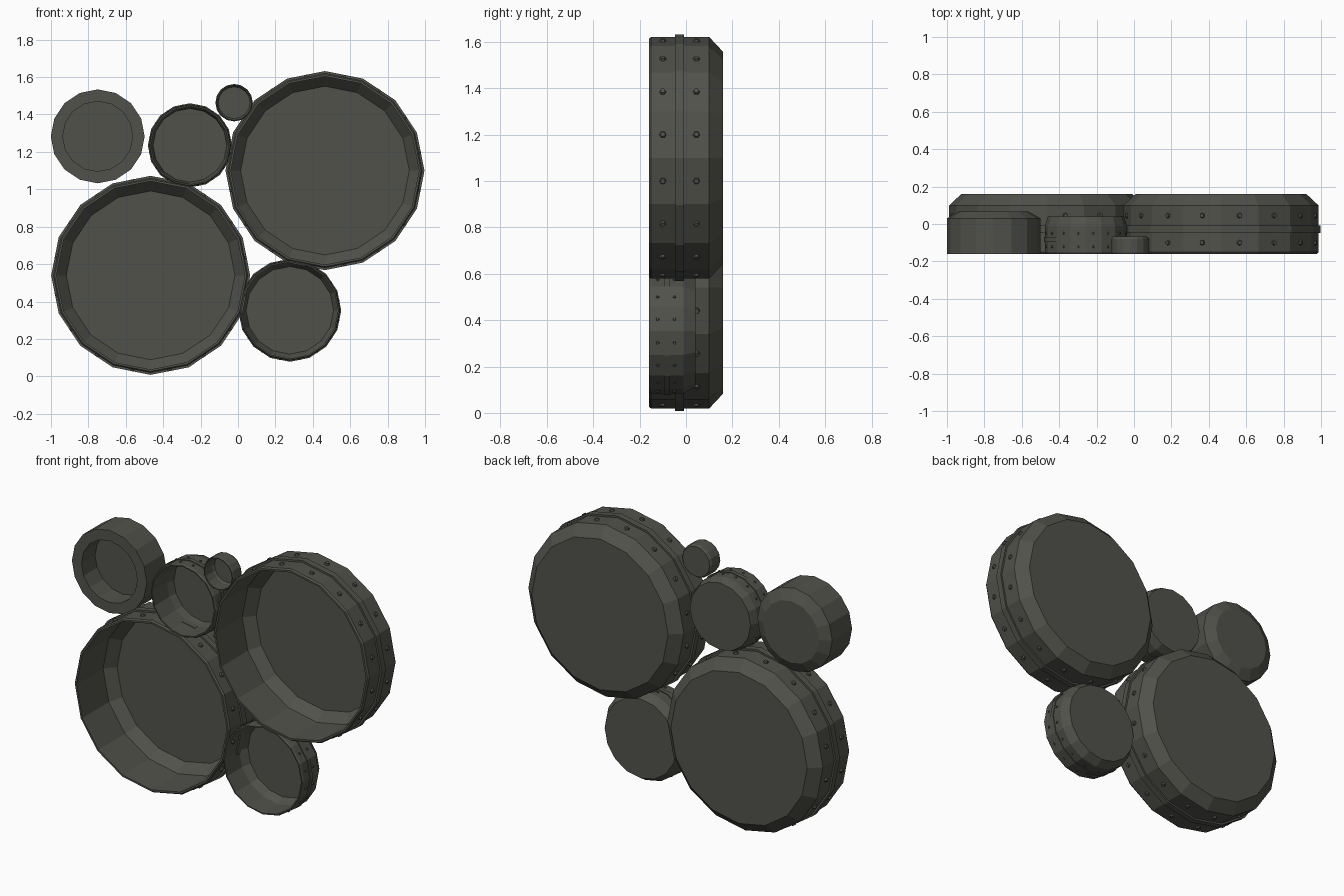
import bpy, bmesh, math
from mathutils import Matrix, Vector

if "Cube" in bpy.data.objects:
    bpy.data.objects.remove(bpy.data.objects["Cube"])

SIDES = 16
mat = bpy.data.materials.new("dark olive grey")
mat.diffuse_color = (0.083, 0.083, 0.071, 1)
mat.use_nodes = True
mat.node_tree.nodes["Principled BSDF"].inputs["Base Color"].default_value = mat.diffuse_color


def finish(bm, name):
    bmesh.ops.recalc_face_normals(bm, faces=bm.faces)
    me = bpy.data.meshes.new(name)
    bm.to_mesh(me)
    bm.free()
    me.materials.append(mat)
    ob = bpy.data.objects.new(name, me)
    bpy.context.collection.objects.link(ob)
    return ob


def lathe(name, cx, cz, profile, closed=False):
    """Revolve (radius, y) points about the y axis; open profiles get end caps."""
    bm = bmesh.new()
    rings = []
    for r, y in profile:
        rings.append([bm.verts.new((cx + r * math.sin(2 * math.pi * k / SIDES), y,
                                    cz + r * math.cos(2 * math.pi * k / SIDES)))
                      for k in range(SIDES)])
    pairs = list(zip(rings, rings[1:]))
    if closed:
        pairs.append((rings[-1], rings[0]))
    else:
        bm.faces.new(rings[0])
        bm.faces.new(rings[-1])
    for a, b in pairs:
        for k in range(SIDES):
            j = (k + 1) % SIDES
            bm.faces.new((a[k], a[j], b[j], b[k]))
    return finish(bm, name)


def band(name, cx, cz, r_in, r_out, y0, y1):
    lathe(name, cx, cz, [(r_in, y0), (r_out, y0), (r_out, y1), (r_in, y1)], True)


def rivets(name, cx, cz, radius, rows, size):
    """One faceted rivet in the middle of every flat side, for each row."""
    bm = bmesh.new()
    apothem = radius * math.cos(math.pi / SIDES)
    for y in rows:
        for k in range(SIDES):
            a = 2 * math.pi * (k + 0.5) / SIDES
            d = Vector((math.sin(a), 0, math.cos(a)))
            m = (Matrix.Translation(Vector((cx, y, cz)) + d * (apothem + size * 0.25))
                 @ Matrix.Rotation(a, 4, 'Y'))
            bmesh.ops.create_cone(bm, cap_ends=True, segments=6, radius1=size,
                                  radius2=size * 0.7, depth=size * 0.9, matrix=m)
    finish(bm, name)


def drum(name, cx, cz, r, y0, y_ch, y1, r_back, wall):
    """Open-fronted drum with a chamfered back and a hollow inside."""
    t = 0.006
    lathe(name, cx, cz, [
        (r_back - t, y1 - t), (r - wall, y_ch - t),          # inside
        (r - wall, y0), (r - wall * 0.4, y0), (r, y0 + 0.01),  # rim
        (r, y_ch), (r_back, y1)])                            # outside


# two large drums with a raised band and two rivet rows
for label, cx, cz in (("upper_right", 0.465, 1.10), ("lower_left", -0.467, 0.54)):
    drum("large_drum_" + label, cx, cz, 0.521, -0.16, 0.10, 0.16, 0.457, 0.018)
    band("large_band_" + label, cx, cz, 0.512, 0.532, -0.047, -0.009)
    rivets("large_rivets_" + label, cx, cz, 0.521, (-0.10, 0.045), 0.016)

# two medium riveted drums
for label, cx, cz, r, rb in (("lower", 0.277, 0.353, 0.27, 0.24),
                             ("upper", -0.257, 1.235, 0.22, 0.203)):
    drum("medium_drum_" + label, cx, cz, r, -0.16, -0.01, 0.04, rb, 0.012)
    band("medium_band_" + label, cx, cz, r - 0.005, r + 0.005, -0.095, -0.07)
    rivets("medium_rivets_" + label, cx, cz, r, (-0.122, -0.05), 0.008)

# thick-walled drum with a narrow opening
lathe("thick_drum", -0.75, 1.283, [
    (0.187, -0.03), (0.187, -0.16), (0.251, -0.16), (0.251, 0.03), (0.187, 0.066)])

# smallest plain cup
drum("small_cup", -0.021, 1.463, 0.10, -0.16, -0.08, -0.067, 0.091, 0.008)
